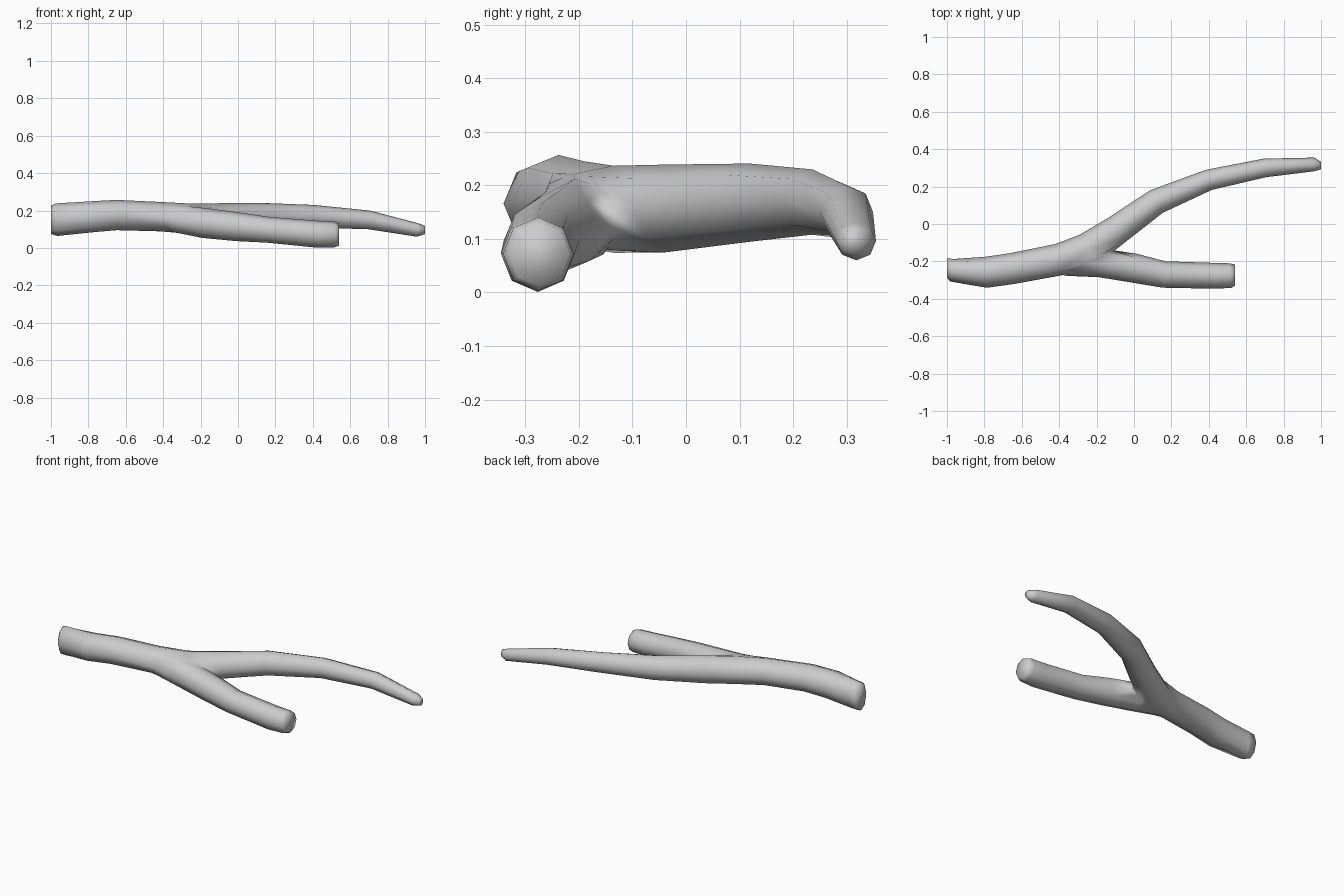
import bpy, bmesh, math
from mathutils import Vector

cube = bpy.data.objects.get("Cube")
if cube:
    bpy.data.objects.remove(cube)

SIDES = 8
bark = bpy.data.materials.new("bark_grey")
bark.use_nodes = True
grey = (0.6, 0.6, 0.6, 1)
bark.diffuse_color = grey
bark.node_tree.nodes["Principled BSDF"].inputs["Base Color"].default_value = grey


def limb(name, stations):
    """Loft octagonal rings along a path of (x, y, z, half width, half height)."""
    bm = bmesh.new()
    pts = [Vector(s[:3]) for s in stations]
    rings = []
    for i, (p, s) in enumerate(zip(pts, stations)):
        # end rings stay square to the x axis, the others follow the path
        if i in (0, len(pts) - 1):
            tangent = Vector((1, 0, 0))
        else:
            tangent = ((p - pts[i - 1]).normalized() + (pts[i + 1] - p).normalized()).normalized()
        side = Vector((0, 0, 1)).cross(tangent).normalized()
        up = tangent.cross(side)
        ring = []
        for k in range(SIDES):
            a = math.tau * k / SIDES
            ring.append(bm.verts.new(p + side * s[3] * math.cos(a) + up * s[4] * math.sin(a)))
        rings.append(ring)
    for a, b in zip(rings, rings[1:]):
        for k in range(SIDES):
            j = (k + 1) % SIDES
            bm.faces.new((a[k], a[j], b[j], b[k]))
    bm.faces.new(rings[0])
    bm.faces.new(rings[-1])
    bmesh.ops.recalc_face_normals(bm, faces=bm.faces)
    mesh = bpy.data.meshes.new(name)
    bm.to_mesh(mesh)
    bm.free()
    mesh.materials.append(bark)
    obj = bpy.data.objects.new(name, mesh)
    bpy.context.collection.objects.link(obj)
    return obj


# Trunk running on into the long thin branch
branch = limb("forked_branch", [
    (-1.00, -.235, .150, .050, .076),
    (-.97, -.247, .151, .062, .087),
    (-.79, -.258, .166, .083, .083),
    (-.65, -.238, .176, .083, .081),
    (-.40, -.192, .167, .087, .082),
    (-.25, -.140, .155, .092, .085),
    (-.10, -.040, .157, .082, .082),
    (.12, .120, .168, .069, .073),
    (.40, .236, .169, .056, .061),
    (.70, .300, .150, .050, .050),
    (.96, .318, .096, .037, .036),
    (1.00, .312, .096, .020, .022),
])

# Short thick side branch
stub = limb("side_branch", [
    (-.48, -.205, .168, .045, .045),
    (-.36, -.205, .158, .072, .072),
    (-.18, -.205, .132, .080, .085),
    (0, -.236, .113, .078, .077),
    (.16, -.270, .097, .071, .069),
    (.43, -.277, .073, .069, .072),
    (.515, -.276, .072, .066, .069),
    (.54, -.273, .072, .057, .060),
])

# Merge the two limbs into one surface
union = branch.modifiers.new("union", "BOOLEAN")
union.operation = "UNION"
union.solver = "EXACT"
union.object = stub
bpy.context.view_layer.objects.active = branch
branch.select_set(True)
stub.select_set(False)
bpy.ops.object.modifier_apply(modifier="union")
bpy.data.objects.remove(stub)

# Soften the crease at the fork and shade smooth
bm = bmesh.new()
bm.from_mesh(branch.data)
bmesh.ops.remove_doubles(bm, verts=bm.verts, dist=0.012)
fork = [v for v in bm.verts if -.42 < v.co.x < -.03 and -.27 < v.co.y < -.08]
bmesh.ops.smooth_vert(bm, verts=fork, factor=0.3, use_axis_x=True, use_axis_y=True, use_axis_z=True)
bmesh.ops.recalc_face_normals(bm, faces=bm.faces)
bm.to_mesh(branch.data)
bm.free()
branch.data.shade_smooth()
